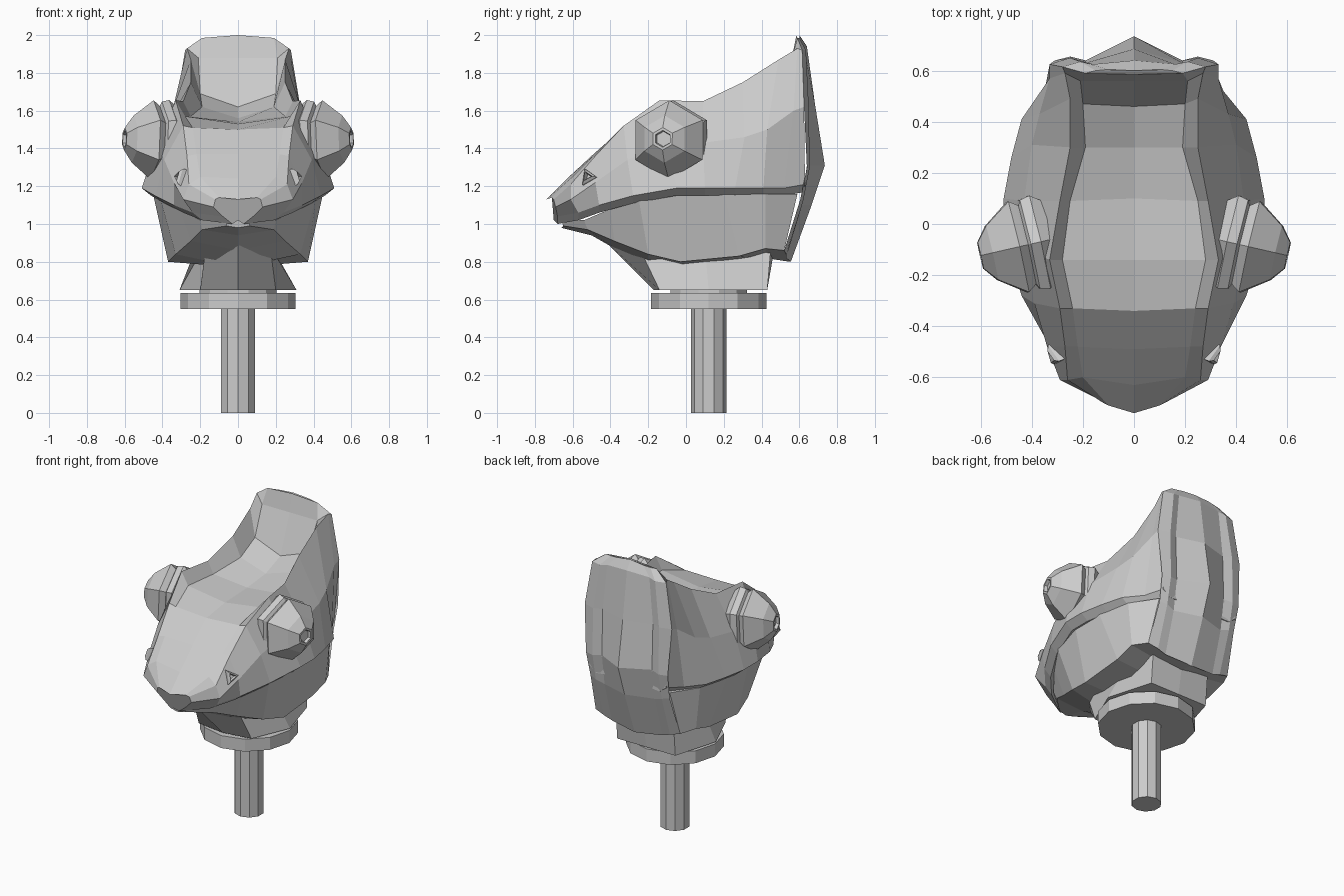
import bpy, bmesh
from math import pi
from mathutils import Vector, Matrix


def finish(name, bm):
    bmesh.ops.remove_doubles(bm, verts=bm.verts, dist=0.0005)
    bmesh.ops.recalc_face_normals(bm, faces=bm.faces)
    me = bpy.data.meshes.new(name)
    bm.to_mesh(me)
    bm.free()
    ob = bpy.data.objects.new(name, me)
    bpy.context.collection.objects.link(ob)
    return ob


def skin(name, rings):
    """Closed loft through rings of equal point count."""
    bm = bmesh.new()
    vs = [[bm.verts.new(p) for p in r] for r in rings]
    n = len(vs[0])
    for a, b in zip(vs, vs[1:]):
        for i in range(n):
            j = (i + 1) % n
            bm.faces.new((a[i], a[j], b[j], b[i]))
    bm.faces.new(vs[0])
    bm.faces.new(vs[-1])
    return finish(name, bm)


def loft(name, halves):
    """Mirror each half section across x = 0, then skin the sections."""
    return skin(name, [list(h) + [(-x, y, z) for x, y, z in reversed(h) if x > 0]
                       for h in halves])


def turned(name, sides, profile, centre, axis=(0, 0, 1), phase=0):
    """Faceted turned part from (radius, height) pairs along an axis."""
    rot = Vector(axis).to_track_quat('Z', 'Y').to_matrix()
    spin = Matrix.Rotation(2 * pi / sides, 3, 'Z')
    rings = []
    for r, h in profile:
        p = Matrix.Rotation(phase, 3, 'Z') @ Vector((0, r, 0))
        ring = []
        for _ in range(sides):
            ring.append(Vector(centre) + rot @ (p + Vector((0, 0, h))))
            p = spin @ p
        rings.append(ring)
    return skin(name, rings)


# Upper head: rails running from snout to crest
crown = [(0, -.74, 1.13), (0, -.63, 1.24), (0, -.49, 1.37), (0, -.34, 1.50), (0, -.14, 1.53),
         (0, .10, 1.54), (0, .30, 1.56), (0, .46, 1.62), (0, .56, 1.88), (0, .585, 2.0)]
ridge_in = [(.10, -.71, 1.14), (.20, -.60, 1.25), (.22, -.48, 1.37), (.24, -.33, 1.51), (.28, -.14, 1.57),
            (.25, .09, 1.57), (.19, .30, 1.62), (.20, .47, 1.69), (.21, .56, 1.88), (.19, .59, 1.985)]
ridge_top = [(.12, -.70, 1.13), (.26, -.61, 1.21), (.27, -.48, 1.36), (.29, -.33, 1.52), (.33, -.14, 1.655),
             (.29, .09, 1.65), (.25, .30, 1.75), (.25, .49, 1.87), (.27, .59, 1.93), (.28, .615, 1.92)]
side = [(.13, -.69, 1.09), (.29, -.61, 1.13), (.34, -.48, 1.22), (.39, -.31, 1.34), (.43, -.10, 1.42),
        (.43, .09, 1.43), (.40, .31, 1.46), (.37, .43, 1.50), (.33, .57, 1.60), (.33, .625, 1.62)]
lip = [(.08, -.68, 1.04), (.24, -.57, 1.06), (.34, -.46, 1.10), (.44, -.28, 1.15), (.51, -.05, 1.19),
       (.51, .10, 1.19), (.48, .26, 1.19), (.44, .41, 1.19), (.35, .52, 1.19), (.29, .63, 1.21)]
under = [(x - .05, y, z - .04) for x, y, z in lip]
palate = [(0, y - .02, z - .02) for x, y, z in lip]
loft("upper_head", list(zip(crown, ridge_in, ridge_top, side, lip, under, palate)))

# Lower jaw
jaw_top = [(.06, -.66, 1.02), (.20, -.54, 1.02), (.31, -.40, 1.08), (.41, -.25, 1.13),
           (.45, -.03, 1.16), (.45, .20, 1.16), (.40, .42, 1.16), (.29, .59, 1.16)]
jaw_low = [(.06, -.65, .99), (.19, -.52, .97), (.25, -.38, .91), (.33, -.20, .84),
           (.37, -.03, .80), (.37, .28, .83), (.37, .42, .87), (.32, .52, .86)]
keel = [(0, -.66, .98), (0, -.50, .94), (0, -.36, .86), (0, -.20, .77),
        (0, 0, .77), (0, .28, .80), (0, .42, .82), (0, .55, .80)]
mouth = [(0, y, z) for x, y, z in jaw_top]
loft("lower_jaw", list(zip(mouth, jaw_top, jaw_low, keel)))

# Back of the head: flanged edges, shallow grooves and a centre spine
loft("back_of_head", [
    [(.19, .59, 1.985), (.15, .60, 1.985), (.10, .605, 1.99), (0, .60, 2.0)],
    [(.28, .615, 1.92), (.21, .635, 1.92), (.16, .625, 1.93), (0, .64, 1.94)],
    [(.33, .625, 1.62), (.25, .65, 1.62), (.19, .63, 1.62), (0, .685, 1.62)],
    [(.31, .64, 1.30), (.25, .655, 1.30), (.19, .64, 1.31), (0, .735, 1.31)],
    [(.30, .605, 1.13), (.25, .62, 1.12), (.19, .61, 1.10), (0, .665, 1.10)],
    [(.32, .52, .86), (.25, .53, .84), (.19, .53, .82), (0, .555, .80)]])

# Neck
loft("neck", [
    [(0, -.42, .90), (.17, -.25, .88), (.18, .10, .88), (.22, .45, .88), (0, .47, .88)],
    [(0, -.17, .65), (.20, -.14, .65), (.31, .12, .65), (.22, .43, .65), (0, .43, .65)]])

# Eyes and nostrils on both sides
for s, label in ((1, "right"), (-1, "left")):
    axis = (s * .96, -.22, .04)
    turned(label + "_eye_collar", 6, [(.17, -.14), (.215, -.085), (.205, -.045), (.17, -.03)],
           (s * .455, -.09, 1.445), axis)
    turned(label + "_eye", 6, [(.16, -.06), (.19, -.025), (.21, .0), (.125, .105),
                               (.06, .15), (.045, .15), (.04, .13)],
           (s * .455, -.09, 1.445), axis)
    turned(label + "_nostril", 3, [(.06, -.05), (.05, .0), (.03, .012), (.02, -.02)],
           (s * .315, -.52, 1.25), (s * .85, -.4, .3), s * .5)

# Mounting base and rod
turned("base_spacer", 12, [(.21, .63), (.21, .66)], (0, .12, 0), phase=pi / 12)
turned("base_disc", 12, [(.305, .55), (.305, .635)], (0, .12, 0))
turned("rod", 10, [(.094, 0), (.094, .56)], (0, .12, 0))
